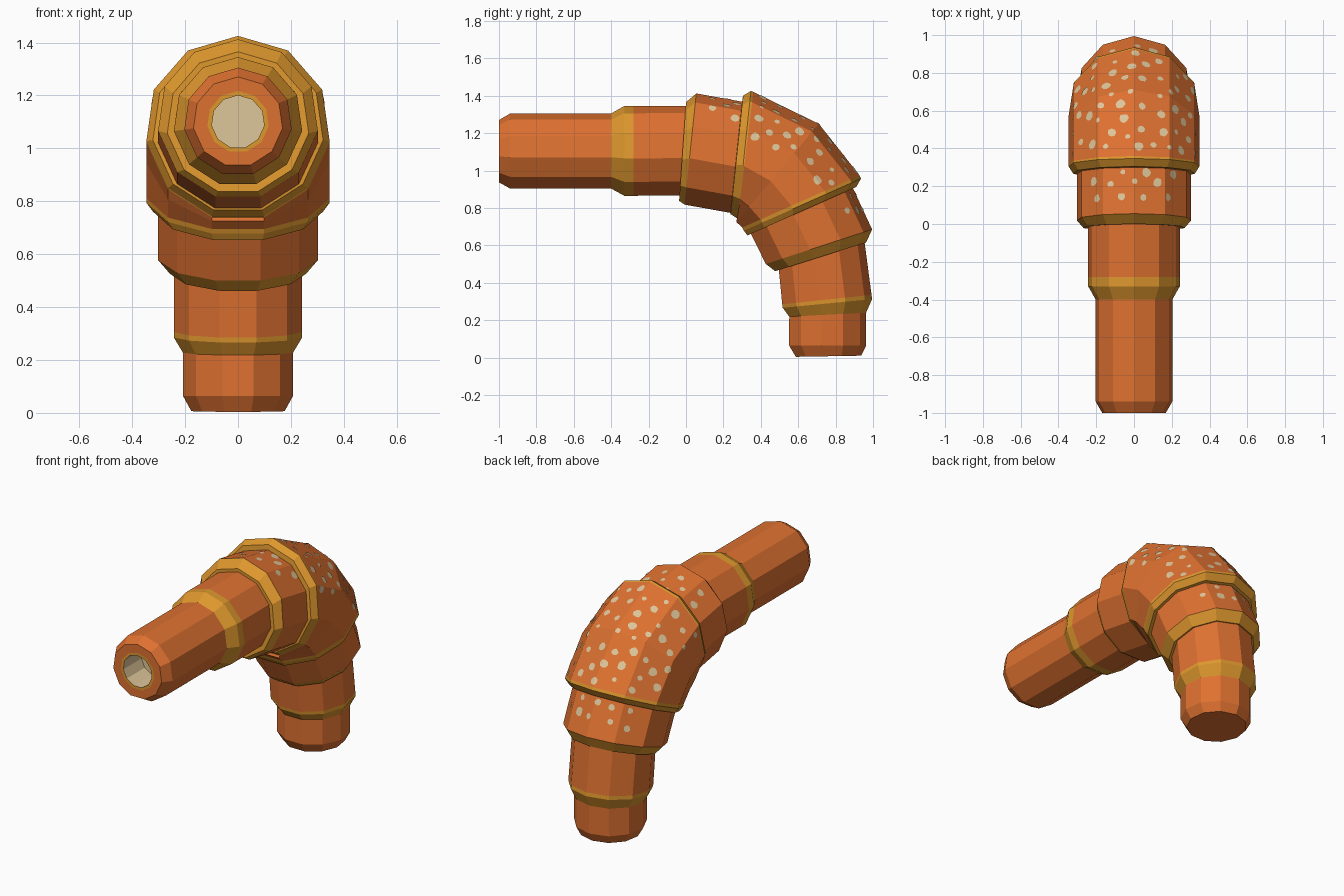
import bpy, math, random
from mathutils import Vector
from mathutils.bvhtree import BVHTree

if "Cube" in bpy.data.objects:
    bpy.data.objects.remove(bpy.data.objects["Cube"])

SIDES = 11
random.seed(4)


def make_material(name, rgb):
    mat = bpy.data.materials.new(name)
    mat.use_nodes = True
    mat.diffuse_color = (*rgb, 1)
    mat.node_tree.nodes["Principled BSDF"].inputs["Base Color"].default_value = (*rgb, 1)
    return mat


ORANGE, YELLOW, CREAM = range(3)
materials = [
    make_material("burnt orange", (0.73, 0.165, 0.03)),
    make_material("golden yellow", (0.73, 0.31, 0.027)),
    make_material("cream", (0.73, 0.565, 0.323)),
]


def make_object(name, verts, faces, colours):
    mesh = bpy.data.meshes.new(name)
    mesh.from_pydata(verts, [], faces)
    for mat in materials:
        mesh.materials.append(mat)
    for poly, colour in zip(mesh.polygons, colours):
        poly.material_index = colour
    obj = bpy.data.objects.new(name, mesh)
    bpy.context.collection.objects.link(obj)
    return obj


def ring_point(station, angle):
    """Point on a ring given by its outermost point (y, z), tilt and radius."""
    y, z, tilt, radius = station[:4]
    t = math.radians(tilt)
    up = Vector((0, math.sin(t), math.cos(t)))
    centre = Vector((0, y, z)) - up * radius
    return centre + radius * (Vector((math.sin(angle), 0, 0)) + up * math.cos(angle))


def loft(name, stations, start_cap=None, end_cap=None):
    """Skin a run of rings; each ring carries the colour of the band after it."""
    verts = [ring_point(s, math.tau * j / SIDES) for s in stations for j in range(SIDES)]
    faces, colours = [], []
    for i in range(len(stations) - 1):
        for j in range(SIDES):
            k = (j + 1) % SIDES
            a, b = i * SIDES, (i + 1) * SIDES
            faces.append((a + j, a + k, b + k, b + j))
            colours.append(stations[i][4])
    if start_cap is not None:
        faces.append(tuple(reversed(range(SIDES))))
        colours.append(start_cap)
    if end_cap is not None:
        faces.append(tuple(range(len(verts) - SIDES, len(verts))))
        colours.append(end_cap)
    make_object(name, verts, faces, colours)
    return verts, faces


# Rings where neighbouring parts meet: outer y, outer z, tilt, radius, colour
spout_end = (-0.40, 1.305, 0, 0.205, YELLOW)
neck_end = (0.0, 1.345, 4, 0.245, YELLOW)
upper_end = (0.30, 1.368, 6, 0.305, YELLOW)
elbow_end = (0.893, 0.905, 66, 0.305, ORANGE)
lower_end = (0.955, 0.615, 73, 0.245, ORANGE)
foot_start = (0.963, 0.24, 87, 0.21, ORANGE)

# Hollow mouth and narrow spout
loft("spout", [
    (-0.82, 1.2, 0, 0.1, CREAM),
    (-1.0, 1.2, 0, 0.1, YELLOW),
    (-1.0, 1.217, 0, 0.117, ORANGE),
    (-1.0, 1.27, 0, 0.17, ORANGE),
    (-0.94, 1.305, 0, 0.205, ORANGE),
    spout_end], start_cap=CREAM)

# Wider neck behind the spout
loft("neck", [
    spout_end,
    (-0.33, 1.345, 0, 0.245, YELLOW),
    (-0.28, 1.345, 0, 0.245, ORANGE),
    neck_end])

# Collar leading into the elbow
upper = [
    neck_end,
    (0.0, 1.365, 4, 0.27, YELLOW),
    (0.055, 1.412, 6, 0.305, ORANGE),
    upper_end]
upper_skin = loft("upper_collar", upper)

# Broad elbow with a trimmed edge at both ends
elbow = [
    upper_end,
    (0.305, 1.40, 6, 0.325, YELLOW),
    (0.347, 1.425, 6, 0.35, YELLOW),
    (0.36, 1.42, 7, 0.35, ORANGE),
    (0.71, 1.25, 40, 0.35, ORANGE),
    (0.928, 0.974, 66, 0.35, YELLOW),
    (0.936, 0.957, 66, 0.35, YELLOW),
    (0.91, 0.912, 66, 0.325, YELLOW),
    elbow_end]
elbow_skin = loft("elbow", elbow)

# Collar below the elbow
lower = [
    elbow_end,
    (0.995, 0.685, 72, 0.305, YELLOW),
    (0.963, 0.615, 72.5, 0.26, YELLOW),
    lower_end]
lower_skin = loft("lower_collar", lower)

# Ankle and closed foot
loft("ankle", [
    lower_end,
    (0.992, 0.335, 84, 0.245, YELLOW),
    (0.995, 0.312, 84.5, 0.245, YELLOW),
    foot_start])
loft("foot", [
    foot_start,
    (0.963, 0.064, 90, 0.21, ORANGE),
    (0.936, 0.01, 89, 0.178, ORANGE)], end_cap=ORANGE)


def scatter_spots(name, skin, start, end, span, reach, spacing, placed):
    """Scatter thin round spots over the outer side between two rings."""
    tree = BVHTree.FromPolygons(*skin)
    verts, faces = [], []
    for _ in range(1500):
        t = random.uniform(*span)
        angle = math.radians(random.uniform(-reach, reach))
        guess = ring_point(start, angle).lerp(ring_point(end, angle), t)
        spot, normal = tree.find_nearest(guess)[:2]
        if any((spot - other).length < spacing for other in placed):
            continue
        placed.append(spot)
        size = random.uniform(0.014, 0.03)
        side = normal.orthogonal().normalized()
        across = normal.cross(side)
        base, count = len(verts), 8
        verts.append(spot + normal * 0.003)
        for k in range(count):
            a = math.tau * k / count
            edge = spot + size * random.uniform(0.8, 1.05) * (side * math.cos(a) + across * math.sin(a))
            point, face_normal = tree.find_nearest(edge)[:2]
            verts.append(point + face_normal * 0.003)
            faces.append((base, base + 1 + k, base + 1 + (k + 1) % count))
    make_object(name, verts, faces, [CREAM] * len(faces))


# Pale spots over the outer side of the bend
elbow_spots = []
scatter_spots("elbow_spots_front", elbow_skin, elbow[3], elbow[4], (0.15, 1), 70, 0.08, elbow_spots)
scatter_spots("elbow_spots_back", elbow_skin, elbow[4], elbow[5], (0, 0.9), 70, 0.08, elbow_spots)
scatter_spots("upper_collar_spots", upper_skin, upper[2], upper[3], (0.35, 0.92), 48, 0.08, [])
scatter_spots("lower_collar_spots", lower_skin, lower[0], lower[1], (0.12, 0.6), 48, 0.08, [])
